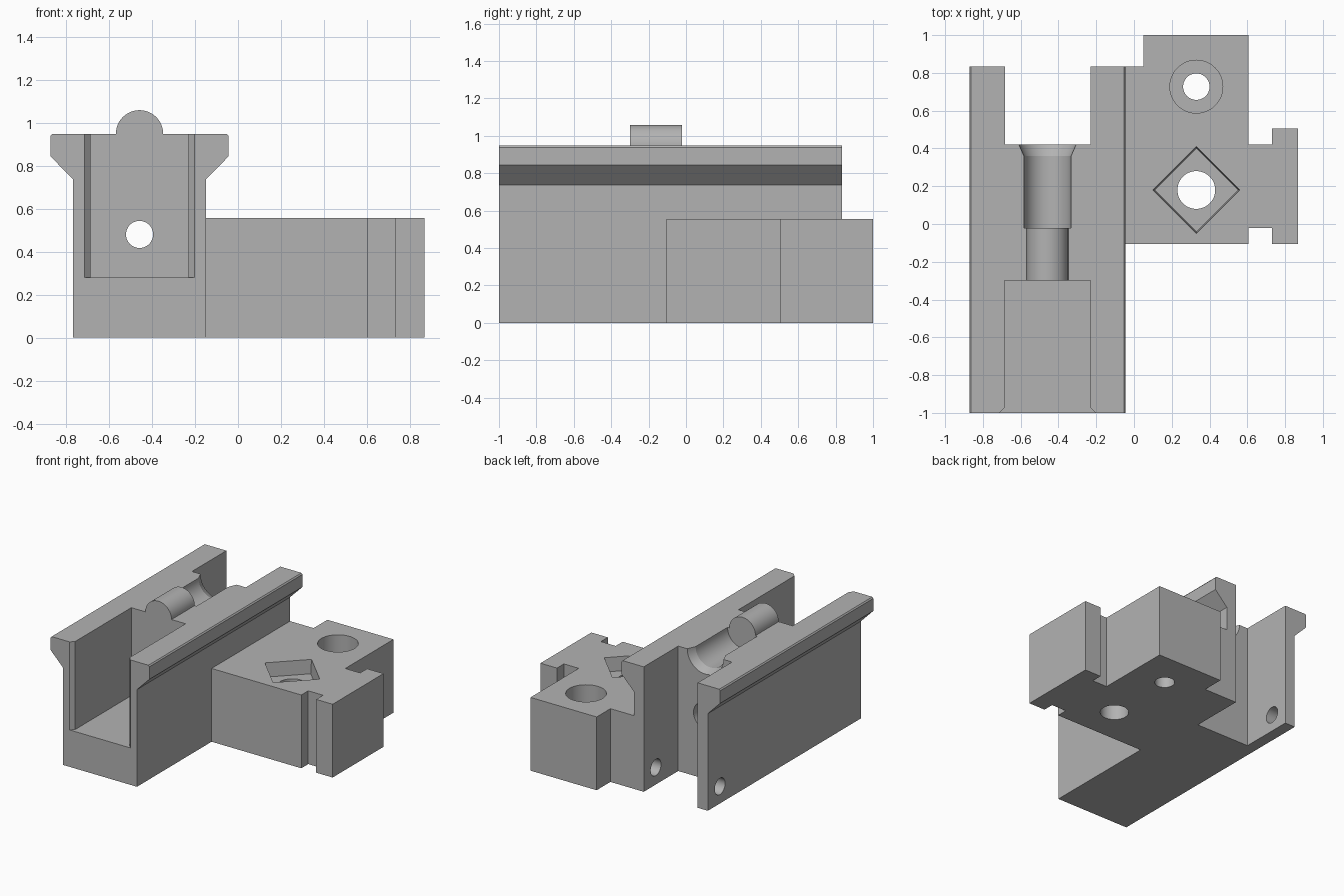
import bpy, bmesh
from math import cos, sin, tau, radians

cube = bpy.data.objects.get("Cube")
if cube:
    bpy.data.objects.remove(cube, do_unlink=True)

grey = bpy.data.materials.new("plain grey")
grey.use_nodes = True
grey.diffuse_color = (0.45, 0.45, 0.45, 1)
grey.node_tree.nodes["Principled BSDF"].inputs["Base Color"].default_value = (0.45, 0.45, 0.45, 1)


def loft(name, rings):
    """Solid skinned through rings of equal point count."""
    bm = bmesh.new()
    rows = [[bm.verts.new(p) for p in ring] for ring in rings]
    n = len(rows[0])
    for a, b in zip(rows, rows[1:]):
        for i in range(n):
            j = (i + 1) % n
            bm.faces.new((a[i], a[j], b[j], b[i]))
    bm.faces.new(rows[0])
    bm.faces.new(rows[-1])
    bmesh.ops.recalc_face_normals(bm, faces=bm.faces)
    mesh = bpy.data.meshes.new(name)
    bm.to_mesh(mesh)
    bm.free()
    mesh.materials.append(grey)
    obj = bpy.data.objects.new(name, mesh)
    bpy.context.scene.collection.objects.link(obj)
    return obj


def place(axis, u, v, t):
    return {"X": (t, u, v), "Y": (u, t, v), "Z": (u, v, t)}[axis]


def prism(name, axis, points, lo, hi):
    return loft(name, [[place(axis, u, v, t) for u, v in points] for t in (lo, hi)])


def lathe(name, axis, cu, cv, stations, sides=48):
    """Turned solid from (position, radius) stations along an axis."""
    return loft(name, [[place(axis, cu + r * cos(tau * i / sides), cv + r * sin(tau * i / sides), t)
                        for i in range(sides)] for t, r in stations])


def combine(target, tool, operation):
    mod = target.modifiers.new(tool.name, "BOOLEAN")
    mod.object, mod.operation, mod.solver = tool, operation, "EXACT"
    bpy.context.view_layer.objects.active = target
    bpy.ops.object.modifier_apply(modifier=mod.name)
    bpy.data.objects.remove(tool, do_unlink=True)


# Flared rail, mirrored half profile about its own centre line
cx = -0.458
half = [(0.31, 0), (0.31, 0.737), (0.414, 0.843), (0.414, 0.938), (0.406, 0.948)]
profile = [(cx + x, z) for x, z in half] + [(cx - x, z) for x, z in reversed(half)]
body = prism("clamp_body", "Y", profile, -1, 0.835)

# Side block with its T-shaped end
plan = [(-0.18, -0.105), (0.605, -0.105), (0.605, -0.022), (0.73, -0.022), (0.73, -0.105),
        (0.868, -0.105), (0.868, 0.505), (0.73, 0.505), (0.73, 0.422), (0.605, 0.422),
        (0.605, 1), (0.05, 1), (0.05, 0.835), (-0.18, 0.835)]
combine(body, prism("side_block", "Z", plan, 0, 0.556), "UNION")

# Raised pin on top, trimmed to length by the cuts below
combine(body, lathe("top_pin", "Y", cx, 0.948, [(-0.35, 0.11), (0.05, 0.11)]), "UNION")

# Front channel with a chamfered mouth
inner = 0.228
mouth = [(inner, -0.3), (inner, -0.972), (inner + 0.028, -1), (inner + 0.028, -1.1)]
channel = [(cx + x, y) for x, y in mouth] + [(cx - x, y) for x, y in reversed(mouth)]
square = [(0.33, -0.05), (0.56, 0.18), (0.33, 0.41), (0.1, 0.18)]
inset = [(0.33 + (x - 0.33) * 0.96, 0.18 + (y - 0.18) * 0.96) for x, y in square]
slot = [(cx - inner + 0.004, 0.422), (cx + inner, 0.422), (cx + inner, 0.9), (cx - inner + 0.004, 0.9)]

cutters = [
    prism("channel_cut", "Z", channel, 0.28, 1.3),
    prism("rear_slot_cut", "Z", slot, -0.1, 1.3),
    lathe("pin_trough_cut", "Y", cx, 0.948,
          [(-0.022, 0.125), (0.36, 0.125), (0.422, 0.152), (0.5, 0.152)]),
    lathe("lengthwise_hole_cut", "Y", cx, 0.48,
          [(-0.4, 0.063), (0.22, 0.063), (0.22, 0.1), (0.5, 0.1)]),
    lathe("cross_hole_cut", "X", 0.69, 0.13, [(-0.9, 0.062), (-0.1, 0.062)]),
    lathe("bolt_hole_cut", "Z", 0.33, 0.727,
          [(-0.1, 0.07), (0.28, 0.07), (0.28, 0.14), (0.7, 0.14)]),
    loft("square_pocket_cut", [[(x, y, z) for x, y in ring]
         for ring, z in ((inset, 0.45), (square, 0.556), (square, 0.7))]),
    lathe("pocket_hole_cut", "Z", 0.33, 0.18, [(-0.1, 0.1), (0.5, 0.1)]),
]
for cutter in cutters:
    combine(body, cutter, "DIFFERENCE")

# Smooth the bores and keep the edges sharp
bpy.ops.object.select_all(action="DESELECT")
body.select_set(True)
bpy.context.view_layer.objects.active = body
bpy.ops.object.shade_smooth_by_angle(angle=radians(20))
